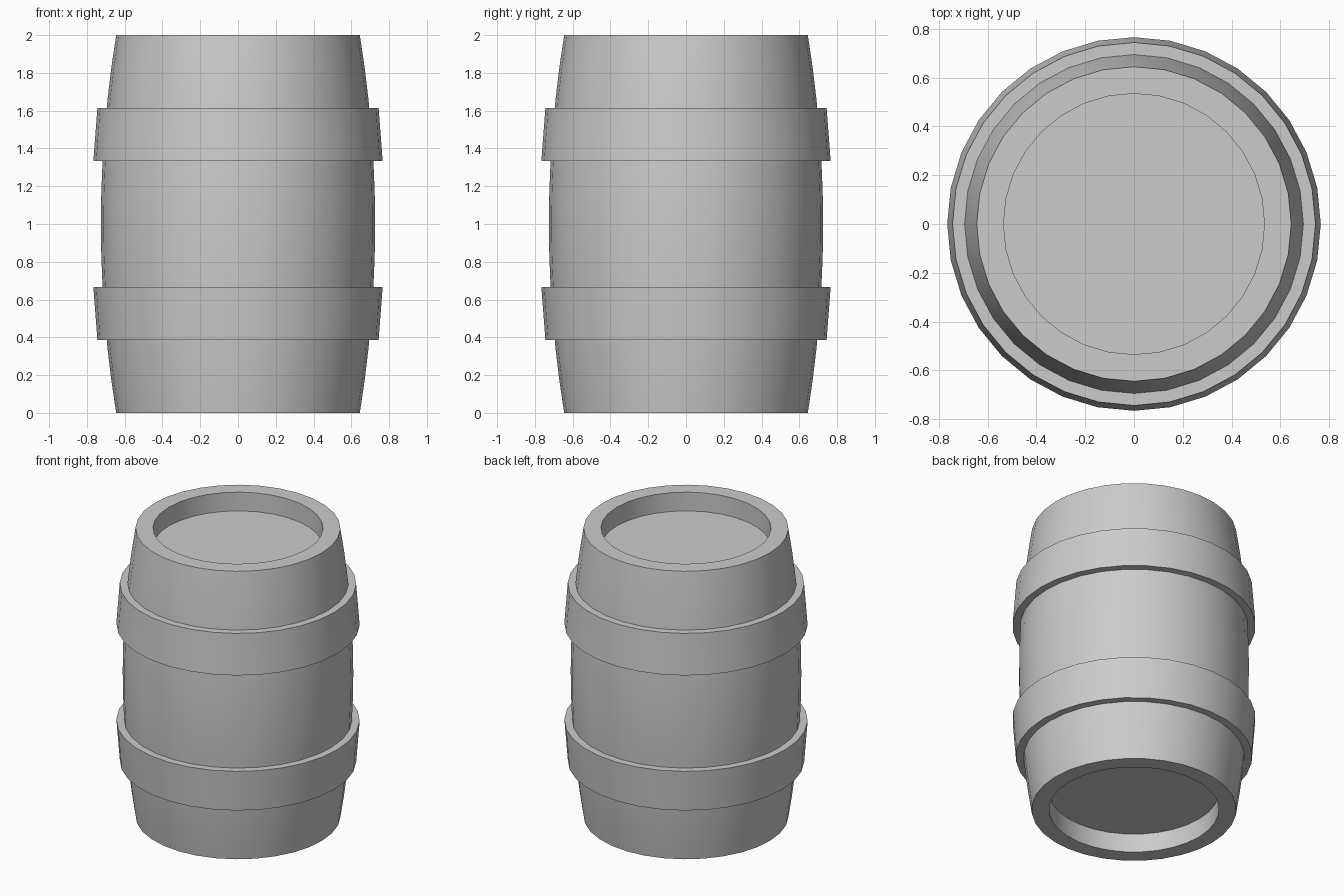
import bpy, bmesh, math

if "Cube" in bpy.data.objects:
    bpy.data.objects.remove(bpy.data.objects["Cube"])

SIDES = 32


def bulge(z):
    """Radius of the barrel staves at height z."""
    return 0.726 - 0.081 * (z - 1) ** 2


def lathe(name, profile, closed=False):
    """Spin an (r, z) profile round z; open profiles get end caps."""
    bm = bmesh.new()
    rings = []
    for r, z in profile:
        rings.append([bm.verts.new((r * math.cos(2 * math.pi * i / SIDES),
                                    r * math.sin(2 * math.pi * i / SIDES), z))
                      for i in range(SIDES)])
    pairs = list(zip(rings, rings[1:]))
    if closed:
        pairs.append((rings[-1], rings[0]))
    for a, b in pairs:
        for i in range(SIDES):
            j = (i + 1) % SIDES
            bm.faces.new((a[i], a[j], b[j], b[i]))
    if not closed:
        bm.faces.new(rings[0])
        bm.faces.new(rings[-1])
    bmesh.ops.recalc_face_normals(bm, faces=bm.faces)
    mesh = bpy.data.meshes.new(name)
    bm.to_mesh(mesh)
    bm.free()
    ob = bpy.data.objects.new(name, mesh)
    bpy.context.collection.objects.link(ob)
    bpy.ops.object.select_all(action='DESELECT')
    ob.select_set(True)
    bpy.context.view_layer.objects.active = ob
    bpy.ops.object.shade_smooth_by_angle(angle=math.radians(30))
    return ob


# Barrel body: bulging staves with a recessed head at each end
RIM, DEPTH, STEPS = 0.535, 0.13, 12
staves = [(bulge(2 * k / STEPS), 2 * k / STEPS) for k in range(STEPS + 1)]
lathe("barrel_body",
      [(RIM, DEPTH), (RIM, 0)] + staves + [(RIM, 2), (RIM, 2 - DEPTH)])

# Hoops: tapered bands standing proud of the staves
for name, z0, z1 in (("lower_hoop", 0.385, 0.667), ("upper_hoop", 1.333, 1.615)):
    lathe(name, [(bulge(z0) - 0.01, z0), (bulge(z0) + 0.049, z0),
                 (bulge(z1) + 0.049, z1), (bulge(z1) - 0.01, z1)], closed=True)
